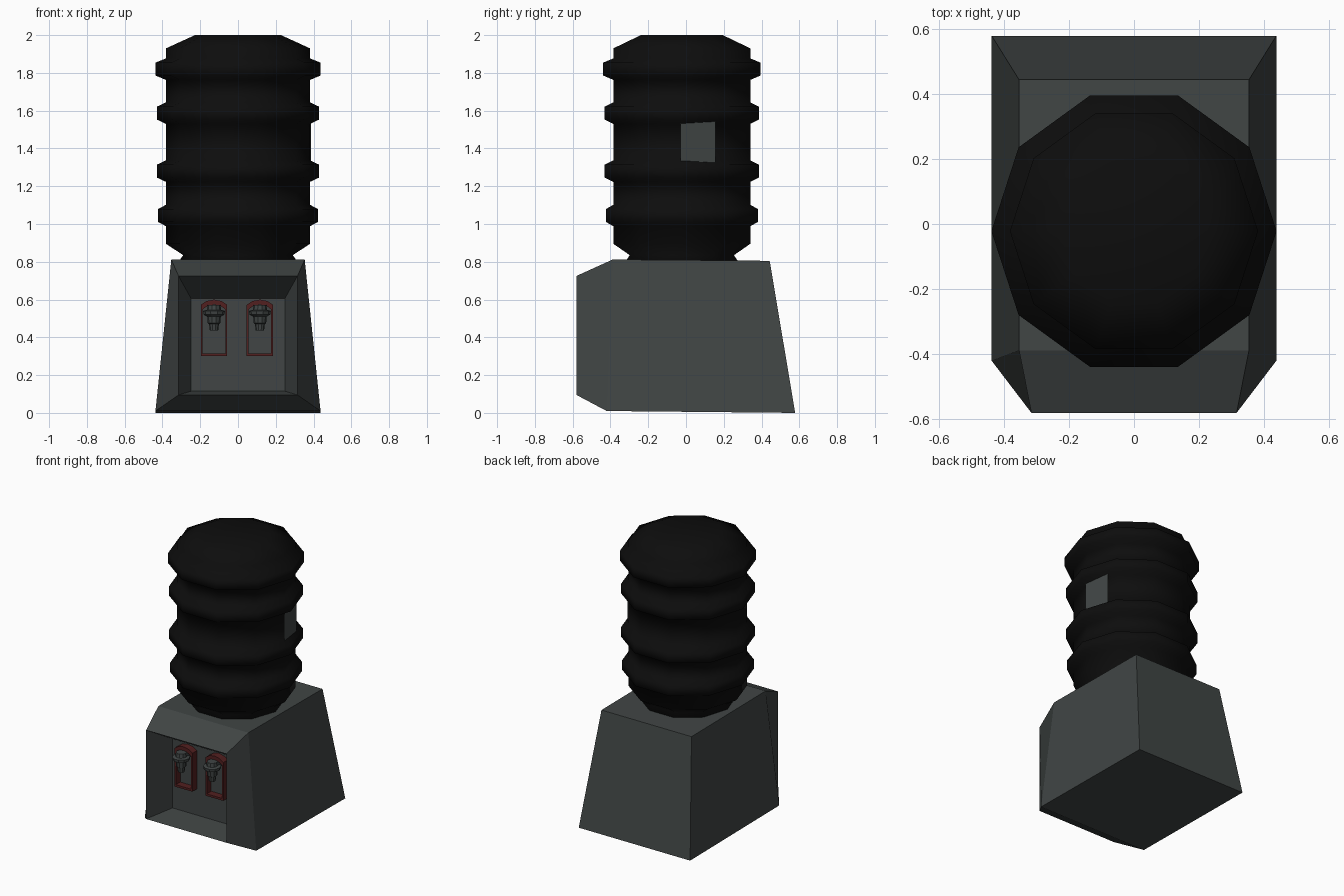
import bpy, bmesh, math
from mathutils import Matrix, Vector

if "Cube" in bpy.data.objects:
    bpy.data.objects.remove(bpy.data.objects["Cube"])


def material(name, rgb):
    m = bpy.data.materials.new(name)
    m.diffuse_color = (*rgb, 1)
    m.use_nodes = True
    m.node_tree.nodes["Principled BSDF"].inputs["Base Color"].default_value = m.diffuse_color
    return m


GREY = material("slate grey", (0.052, 0.060, 0.059))
BLACK = material("bottle black", (0.004, 0.004, 0.004))
RED = material("dark red", (0.085, 0.014, 0.014))


def finish(bm, name, mat, smooth=False, fix=True):
    if fix:
        bmesh.ops.recalc_face_normals(bm, faces=bm.faces)
    me = bpy.data.meshes.new(name)
    bm.to_mesh(me)
    bm.free()
    me.materials.append(mat)
    for p in me.polygons:
        p.use_smooth = smooth
    ob = bpy.data.objects.new(name, me)
    bpy.context.collection.objects.link(ob)
    return ob


def revolve(bm, profile, n, centre):
    """Stack of n-sided rings from (radius, height) pairs, capped at both ends."""
    rings = []
    for r, z in profile:
        rings.append([bm.verts.new((centre[0] + r * math.cos(2 * math.pi * i / n),
                                    centre[1] + r * math.sin(2 * math.pi * i / n), z))
                      for i in range(n)])
    for a, b in zip(rings, rings[1:]):
        for i in range(n):
            j = (i + 1) % n
            bm.faces.new((a[i], a[j], b[j], b[i]))
    bm.faces.new(rings[0])
    bm.faces.new(rings[-1])


# cabinet: tapered body with chamfered front and a sloped recess
rings = [
    ((0.437, 0.578, 0.0), (0.353, 0.443, 0.805)),     # back
    ((0.437, -0.42, 0.01), (0.353, -0.388, 0.812)),   # body front
    ((0.315, -0.58, 0.095), (0.315, -0.58, 0.725)),   # recess rim
    ((0.248, -0.38, 0.115), (0.248, -0.38, 0.605)),   # recess panel
]
bm = bmesh.new()
loops = []
for (xb, yb, zb), (xt, yt, zt) in rings:
    loops.append([bm.verts.new(c) for c in
                  ((-xb, yb, zb), (xb, yb, zb), (xt, yt, zt), (-xt, yt, zt))])
for a, b in zip(loops, loops[1:]):
    for i in range(4):
        j = (i + 1) % 4
        bm.faces.new((a[i], a[j], b[j], b[i]))
bm.faces.new(loops[0])
bm.faces.new(loops[-1])
finish(bm, "cabinet", GREY)

# ribbed ten-sided bottle with neck collar
CY = -0.022
profile = [(0.228, 2.0), (0.381, 1.93)]
for z, r in ((1.82, 0.438), (1.587, 0.430), (1.28, 0.430), (1.045, 0.423)):
    profile += [(0.381, z + 0.057), (r, z + 0.034), (r, z - 0.034), (0.381, z - 0.057)]
profile += [(0.381, 0.895), (0.29, 0.835), (0.315, 0.80)]
bm = bmesh.new()
revolve(bm, profile, 10, (0, CY))
finish(bm, "bottle", BLACK, smooth=True)

# pale grip patch on the right side of the bottle
bm = bmesh.new()
bm.faces.new([bm.verts.new(c) for c in (
    (0.387, -0.03, 1.29), (0.350, 0.155, 1.30), (0.350, 0.155, 1.60), (0.387, -0.03, 1.55))])
finish(bm, "grip_patch", GREY, fix=False)

# taps and their red surrounds
outer = [(-0.07, 0.30), (0.07, 0.30), (0.07, 0.572), (0.04, 0.592), (0, 0.60),
         (-0.04, 0.592), (-0.07, 0.572)]
inner = [(-0.06, 0.315), (0.06, 0.315), (0.06, 0.548), (0.035, 0.566), (0, 0.574),
         (-0.035, 0.566), (-0.06, 0.548)]
for side, cx in (("left", -0.127), ("right", 0.116)):
    bm = bmesh.new()
    layers = [(outer, -0.375), (outer, -0.43), (inner, -0.43), (inner, -0.375)]
    vs = [[bm.verts.new((cx + x, y, z)) for x, z in pts] for pts, y in layers]
    for k in range(4):
        a, b = vs[k], vs[(k + 1) % 4]
        for i in range(len(outer)):
            j = (i + 1) % len(outer)
            bm.faces.new((a[i], a[j], b[j], b[i]))
    finish(bm, side + "_tap_surround", RED)

    # tap: knob, collar and tapering spout, joined to the panel by an arm
    bm = bmesh.new()
    revolve(bm, [(0.034, 0.572), (0.038, 0.545), (0.058, 0.54), (0.055, 0.52),
                 (0.036, 0.51), (0.033, 0.475), (0.026, 0.47), (0.022, 0.435)],
            10, (cx, -0.455))
    bmesh.ops.create_cube(bm, size=1, matrix=Matrix.Translation(Vector((cx, -0.415, 0.545)))
                          @ Matrix.Diagonal((0.06, 0.08, 0.04, 1)))
    finish(bm, side + "_tap", GREY)
